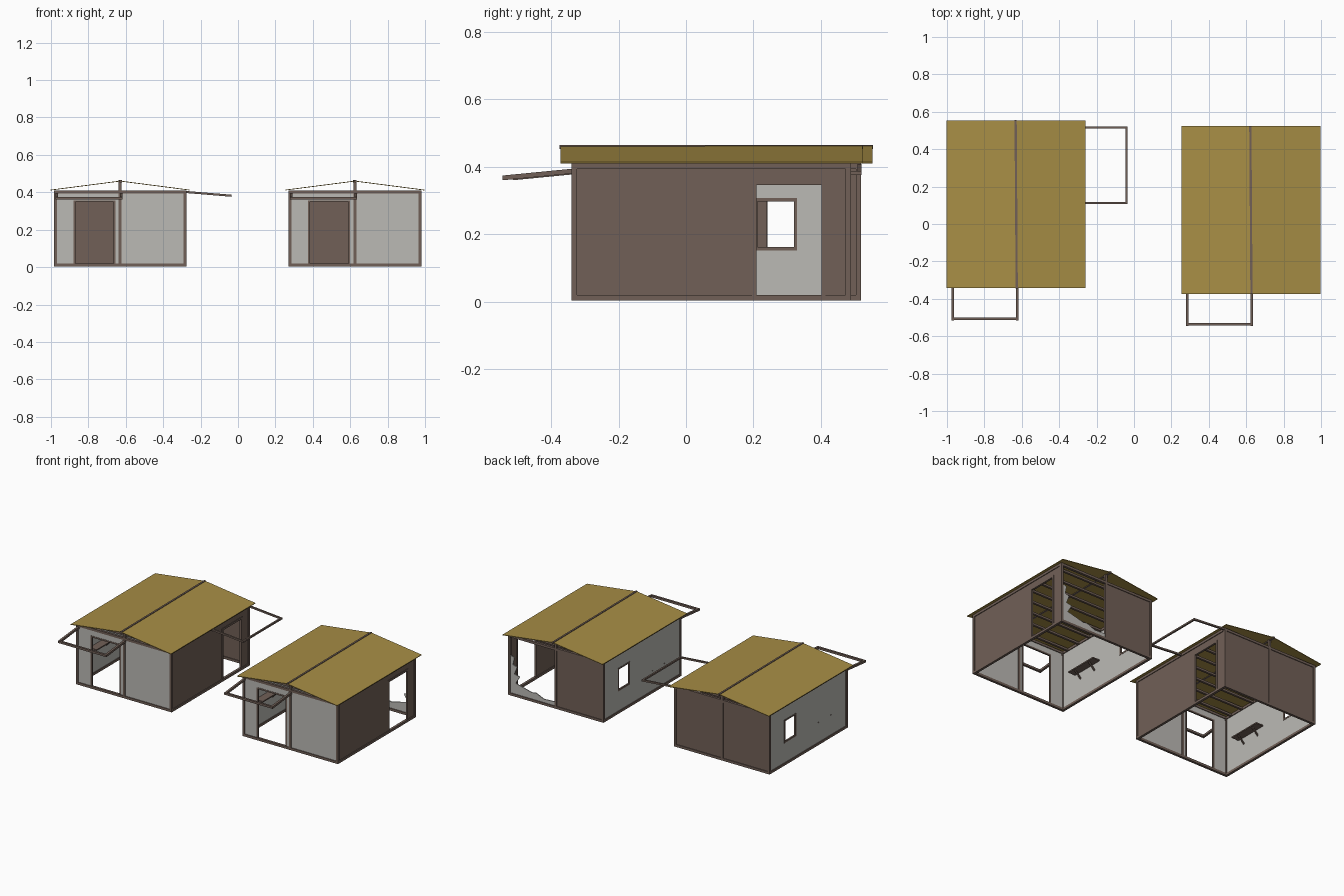
import bpy
import bmesh
from mathutils import Vector

if "Cube" in bpy.data.objects:
    bpy.data.objects.remove(bpy.data.objects["Cube"])


def material(name, rgb):
    mat = bpy.data.materials.new(name)
    mat.use_nodes = True
    color = (*rgb, 1)
    mat.diffuse_color = color
    mat.node_tree.nodes["Principled BSDF"].inputs["Base Color"].default_value = color
    return mat


TIMBER = material("brown timber", (0.165, 0.117, 0.095))
PLASTER = material("pale grey plaster", (0.5, 0.49, 0.46))
THATCH = material("straw yellow", (0.39, 0.27, 0.06))


def finish(name, bm, mat, origin):
    bmesh.ops.recalc_face_normals(bm, faces=bm.faces)
    mesh = bpy.data.meshes.new(name)
    bm.to_mesh(mesh)
    bm.free()
    mesh.materials.append(mat)
    obj = bpy.data.objects.new(name, mesh)
    obj.location = origin
    bpy.context.collection.objects.link(obj)
    return obj


def add_box(bm, lo, hi):
    lo, hi = Vector(lo), Vector(hi)
    verts = bmesh.ops.create_cube(bm, size=1)["verts"]
    bmesh.ops.scale(bm, vec=hi - lo, verts=verts)
    bmesh.ops.translate(bm, vec=(lo + hi) / 2, verts=verts)


def add_beam(bm, start, end, thick):
    start, end = Vector(start), Vector(end)
    along = end - start
    verts = bmesh.ops.create_cube(bm, size=1)["verts"]
    bmesh.ops.scale(bm, vec=(thick, thick, along.length + thick), verts=verts)
    turn = along.to_track_quat("Z", "Y").to_matrix()
    bmesh.ops.rotate(bm, matrix=turn, verts=verts)
    bmesh.ops.translate(bm, vec=(start + end) / 2, verts=verts)


def beams(name, pairs, thick, origin, mat=TIMBER):
    bm = bmesh.new()
    for start, end in pairs:
        add_beam(bm, start, end, thick)
    return finish(name, bm, mat, origin)


def extrude_profile(name, profile, y0, y1, mat, origin):
    """Extrude an outline in the xz plane along y."""
    bm = bmesh.new()
    face = bm.faces.new([bm.verts.new((x, y0, z)) for x, z in profile])
    moved = bmesh.ops.extrude_face_region(bm, geom=[face])["geom"]
    verts = [v for v in moved if isinstance(v, bmesh.types.BMVert)]
    bmesh.ops.translate(bm, vec=(0, y1 - y0, 0), verts=verts)
    return finish(name, bm, mat, origin)


HX, HY = 0.347, 0.407      # centre lines of the frame
TOP, SILL = 0.4, 0.01
POST = 0.016
SKIN = 0.003               # half thickness of walls


def wall(name, axis, at, span, mat, origin, hole=None):
    """Thin wall along an axis, optionally with a hole (start, end, bottom, top)."""
    a, b = span
    if hole:
        h0, h1, low, high = hole
        pieces = [(a, h0, SILL, TOP), (h1, b, SILL, TOP),
                  (h0, h1, high, TOP), (h0, h1, SILL, low)]
    else:
        pieces = [(a, b, SILL, TOP)]
    bm = bmesh.new()
    for u0, u1, z0, z1 in pieces:
        if z1 - z0 < SKIN:
            continue
        if axis == "x":
            add_box(bm, (u0, at - SKIN, z0), (u1, at + SKIN, z1))
        else:
            add_box(bm, (at - SKIN, u0, z0), (at + SKIN, u1, z1))
    return finish(name, bm, mat, origin)


def opening_frame(name, axis, at, hole, origin, thick=0.01):
    u0, u1, low, high = hole
    corners = [(u0, low), (u1, low), (u1, high), (u0, high)]
    pts = [(u, at, z) if axis == "x" else (at, u, z) for u, z in corners]
    return beams(name, list(zip(pts, pts[1:] + pts[:1])), thick, origin)


FRONT_DOOR = (-0.245, -0.03, SILL, 0.35)
SIDE_DOOR = (0.127, 0.333, SILL, 0.35)
WINDOW = (0.132, 0.25, 0.155, 0.3)


def hut(prefix, origin, broken, side_flap):
    def label(part):
        return f"{prefix}_{part}"

    # Walls
    full_x, full_y = (-HX, HX), (-HY, HY)
    wall(label("front_wall"), "x", -HY, full_x, PLASTER, origin, FRONT_DOOR)
    wall(label("window_wall"), "y", -HX, full_y, PLASTER, origin, WINDOW)
    wall(label("side_door_wall"), "y", HX, full_y, TIMBER, origin, SIDE_DOOR)
    wall(label("back_wall"), "x", HY, (-HX, 0) if broken else full_x, TIMBER, origin)

    # Broken panel left in the back opening
    if broken:
        jagged = [(HX, SILL), (HX, 0.27), (0.31, 0.26), (0.32, 0.21), (0.29, 0.2),
                  (0.31, 0.15), (0.27, 0.14), (0.3, 0.09), (0.24, 0.075),
                  (0.18, 0.06), (0.15, 0.065), (0.09, 0.04), (0, 0.045), (0, SILL)]
        extrude_profile(label("broken_panel"), jagged, HY - SKIN, HY + SKIN, PLASTER, origin)

    # Posts, sills and top plates
    frame = []
    for y in (-HY, HY):
        frame.append(((0, y, SILL), (0, y, 0.45)))
        for x in (-HX, HX):
            frame.append(((x, y, SILL), (x, y, TOP)))
        for z in (SILL, TOP):
            frame.append(((-HX, y, z), (HX, y, z)))
    for x in (-HX, HX):
        for z in (SILL, TOP):
            frame.append(((x, -HY, z), (x, HY, z)))
    beams(label("timber_frame"), frame, POST, origin)

    # Ceiling joists
    count = 8
    rows = [-HY + 2 * HY * (i + 0.5) / count for i in range(count)]
    beams(label("ceiling_joists"), [((-HX, y, TOP), (HX, y, TOP)) for y in rows], 0.014, origin)

    # Door and window frames
    opening_frame(label("front_door_frame"), "x", -HY, FRONT_DOOR, origin)
    opening_frame(label("side_door_frame"), "y", HX, SIDE_DOOR, origin, 0.013)
    opening_frame(label("window_frame"), "y", -HX, WINDOW, origin)

    # Roof slopes and ridge pole
    eave, end, t = 0.372, 0.448, 0.004
    profile = [(-eave, 0.408), (0, 0.456), (eave, 0.408),
               (eave, 0.408 + t), (0, 0.456 + t), (-eave, 0.408 + t)]
    extrude_profile(label("roof"), profile, -end, end, THATCH, origin)
    beams(label("ridge_pole"), [((0.003, -end + t, 0.457), (-0.003, end - t, 0.457))],
          0.012, origin)

    # Open flap frame over the front door
    rail_y, rail_z = -0.612, 0.366
    rail = [(-0.34, rail_y, rail_z), (0.005, rail_y, rail_z)]
    roots = [(p[0], -HY, 0.386) for p in rail]
    beams(label("front_flap_frame"), [tuple(rail)] + list(zip(roots, rail)), 0.014, origin)

    # Open flap frame over the side door
    if side_flap:
        rail = [(0.59, 0.007, 0.38), (0.59, 0.41, 0.38)]
        roots = [(HX, p[1], TOP) for p in rail]
        beams(label("side_flap_frame"), [tuple(rail)] + list(zip(roots, rail)), 0.011, origin)

    # Wall shelf on two brackets
    bm = bmesh.new()
    add_box(bm, (-HX, -0.29, 0.195), (-0.29, -0.06, 0.203))
    for y in (-0.24, -0.11):
        add_beam(bm, (-HX, y, 0.15), (-0.3, y, 0.195), 0.008)
    finish(label("wall_shelf"), bm, TIMBER, origin)


hut("right_hut", (-0.63, 0.105, 0.002), broken=False, side_flap=True)
hut("left_hut", (0.625, 0.075, 0.002), broken=True, side_flap=False)
